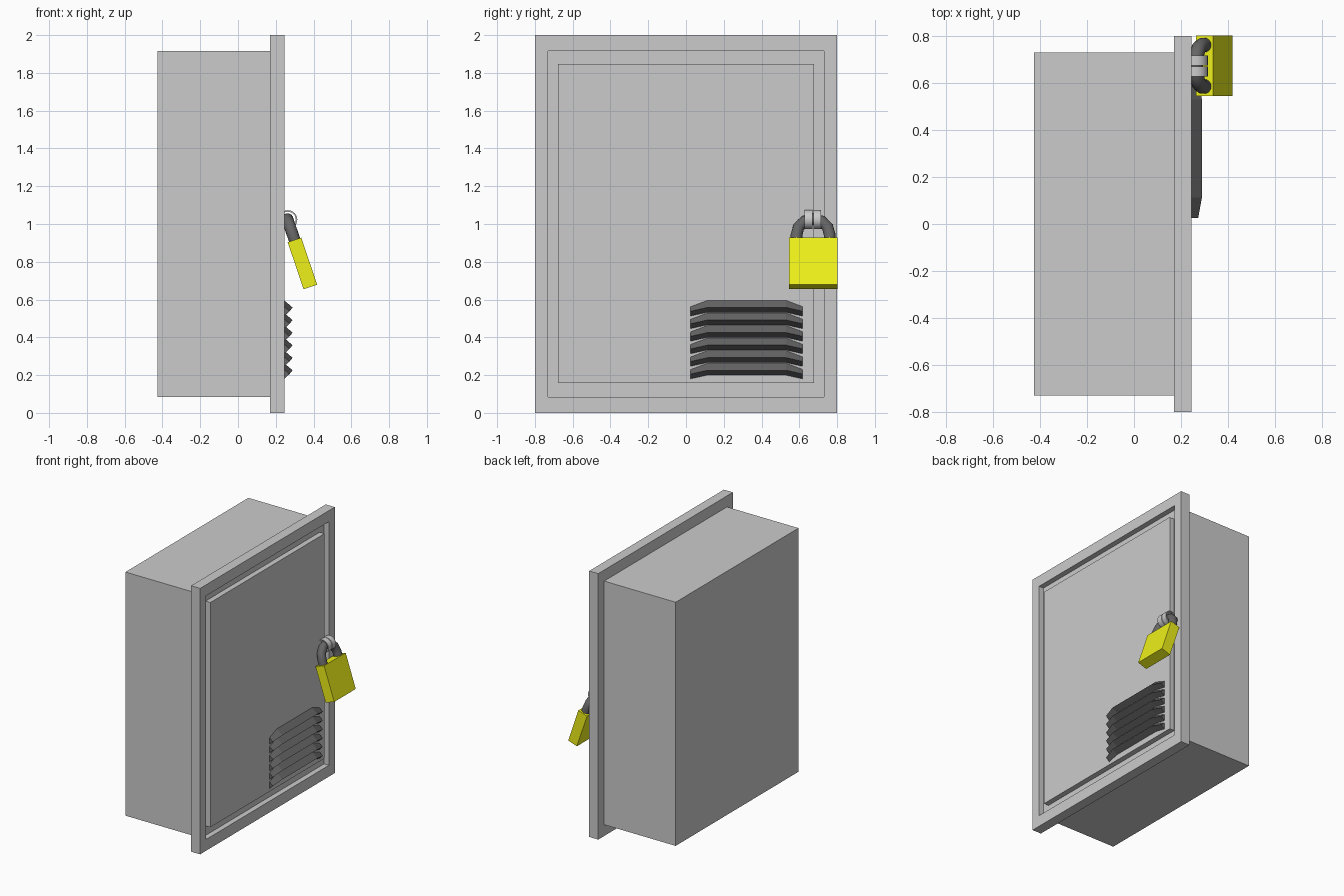
import bpy, bmesh, math
from mathutils import Matrix, Vector

if "Cube" in bpy.data.objects:
    bpy.data.objects.remove(bpy.data.objects["Cube"])


def material(name, rgb):
    m = bpy.data.materials.new(name)
    m.diffuse_color = (*rgb, 1)
    m.use_nodes = True
    m.node_tree.nodes["Principled BSDF"].inputs["Base Color"].default_value = m.diffuse_color
    return m


DARK = material("dark_metal", (0.13, 0.13, 0.13))
YELLOW = material("yellow_paint", (0.85, 0.87, 0.01))


def loft(name, loops, mat=None, closed=False):
    """Skin a row of equal-length point loops; cap the ends unless closed."""
    bm = bmesh.new()
    rings = [[bm.verts.new(p) for p in loop] for loop in loops]
    pairs = list(zip(rings, rings[1:]))
    if closed:
        pairs.append((rings[-1], rings[0]))
    else:
        bm.faces.new(rings[0])
        bm.faces.new(rings[-1])
    for a, b in pairs:
        n = len(a)
        for i in range(n):
            j = (i + 1) % n
            bm.faces.new((a[i], a[j], b[j], b[i]))
    bmesh.ops.recalc_face_normals(bm, faces=bm.faces)
    me = bpy.data.meshes.new(name)
    bm.to_mesh(me)
    bm.free()
    ob = bpy.data.objects.new(name, me)
    bpy.context.collection.objects.link(ob)
    if mat:
        me.materials.append(mat)
    return ob


def rect(x, y, z0, z1):
    return [(x, -y, z0), (x, y, z0), (x, y, z1), (x, -y, z1)]


def smooth(ob):
    bpy.ops.object.select_all(action='DESELECT')
    ob.select_set(True)
    bpy.context.view_layer.objects.active = ob
    bpy.ops.object.shade_smooth_by_angle(angle=math.radians(40))


# Cabinet box with front flange and recessed opening
body, lip = (0.73, 0.085, 1.917), (0.8, 0, 2)
loft("cabinet", [rect(-0.425, *body), rect(0.17, *body), rect(0.17, *lip),
                 rect(0.245, *lip), rect(0.245, *body), rect(0.205, *body)])

# Door panel standing in the recess
door = (0.677, 0.157, 1.847)
loft("door", [rect(0.205, *door), rect(0.245, *door)])

# Louvre slats, tapered and drooping at both ends
for k in range(6):
    z = 0.597 - k * 0.0665

    def section(y, drop, out):
        return [(0.243, y, z - drop), (0.243 + out, y, z - drop * 0.6 - 0.039),
                (0.243, y, z - drop * 0.6 - 0.066)]

    loft(f"louvre_{k + 1}", [section(0.025, 0.033, 0.03), section(0.113, 0, 0.046),
                             section(0.53, 0, 0.046), section(0.618, 0.033, 0.03)], DARK)

# Two hasp rings, short thin-walled bands lying along y
for i, y in enumerate((0.648, 0.695)):
    loops = []
    for s in range(24):
        a = 2 * math.pi * s / 24
        loops.append([(0.264 + r * math.cos(a), y + dy, 1.023 + r * math.sin(a))
                      for r, dy in ((0.05, -0.021), (0.05, 0.021), (0.042, 0.021), (0.042, -0.021))])
    smooth(loft(f"hasp_ring_{i + 1}", loops, closed=True))

# Padlock: local z runs along the tilted hanging axis, origin on top of the body
hang = Matrix.Translation((0.299, 0.673, 0.916)) @ Matrix.Rotation(math.radians(-18.6), 4, 'Y')
lock = loft("padlock_body", [rect(-0.038, 0.128, -0.263, 0), rect(0.038, 0.128, -0.263, 0)], YELLOW)
lock.matrix_world = hang

# Shackle: round bar swept along an arch
path = [(-0.088, -0.02)]
for s in range(7):
    a = math.pi * (1 - s / 6)
    path.append((0.088 * math.cos(a), 0.028 + 0.088 * math.sin(a)))
path.append((0.088, -0.02))
loops = []
for i, (y, z) in enumerate(path):
    p, q = path[max(i - 1, 0)], path[min(i + 1, len(path) - 1)]
    t = Vector((0, q[0] - p[0], q[1] - p[1])).normalized()
    n = Vector((0, -t.z, t.y))
    loops.append([Vector((0, y, z)) + 0.031 * (Vector((math.cos(b), 0, 0)) + n * math.sin(b))
                  for b in (2 * math.pi * c / 16 for c in range(16))])
shackle = loft("padlock_shackle", loops, DARK)
shackle.matrix_world = hang
smooth(shackle)
